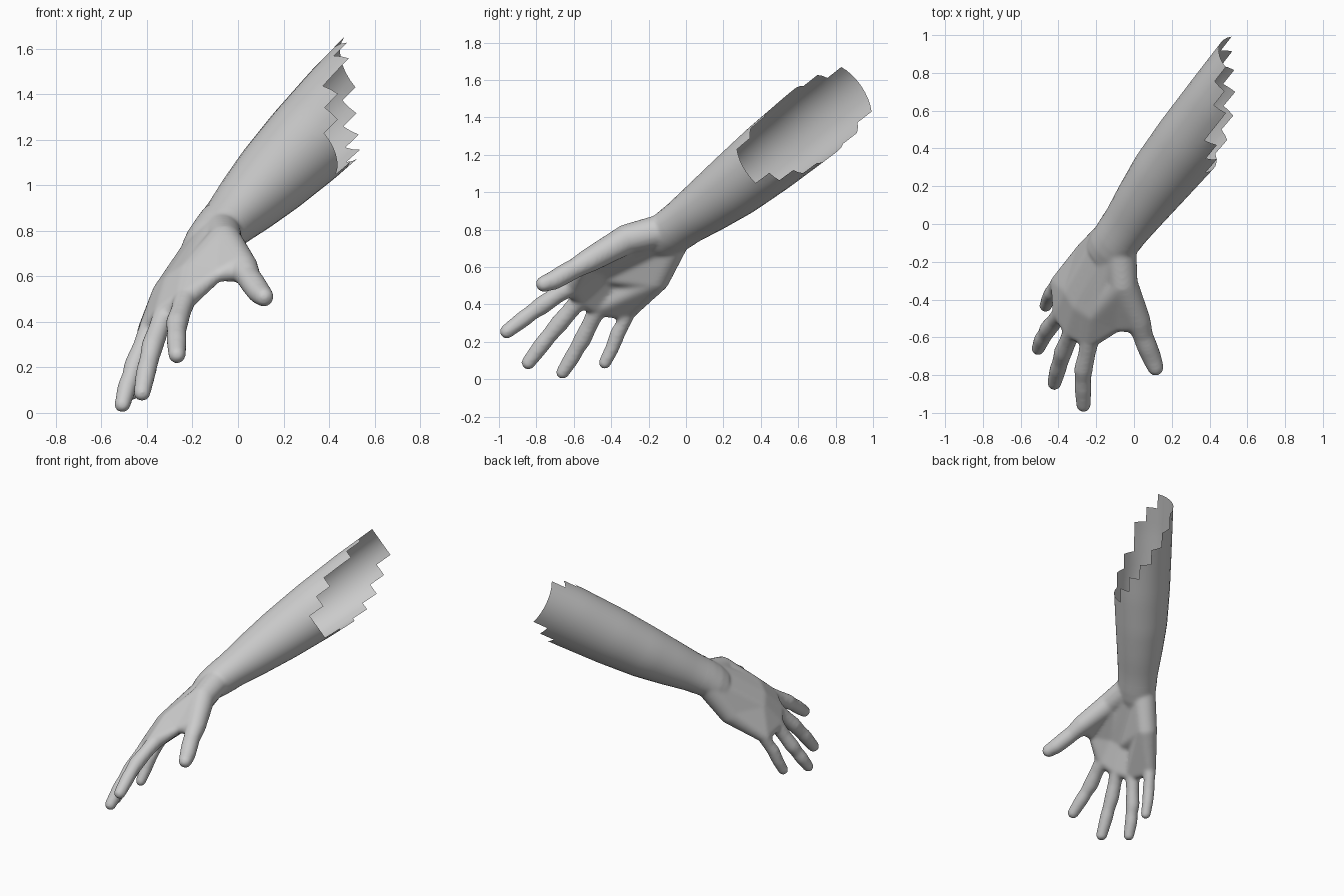
import bpy, bmesh, math
from mathutils import Vector

if "Cube" in bpy.data.objects:
    bpy.data.objects.remove(bpy.data.objects["Cube"])

# Arm frame: wrist centre, axis towards the elbow, dorsal and thumb-side directions
W = Vector((-0.10, -0.09, 0.78))
A = Vector((0.525, 0.67, 0.525)).normalized()
D = Vector((-0.67, -0.12, 0.73))
D = (D - A * D.dot(A)).normalized()
V = A.cross(D).normalized()

# Forearm stations: distance, dorsal radius, side radius, side shift
STATIONS = [(-.13, .08, .115, 0), (-.06, .1, .128, 0), (0, .109, .131, 0),
            (.13, .122, .138, -.005), (.28, .146, .153, -.012), (.5, .174, .174, -.018),
            (.77, .197, .188, -.014), (1.1, .213, .193, -.01), (1.7, .218, .196, -.01)]


def ring(t, n, grow=0.0):
    for a, b in zip(STATIONS, STATIONS[1:]):
        if t <= b[0]:
            break
    k = (t - a[0]) / (b[0] - a[0])
    ru, rv, s = [a[i] + (b[i] - a[i]) * k for i in (1, 2, 3)]
    return [W + A * t + D * (ru + grow) * math.cos(q) + V * (s + (rv + grow) * math.sin(q))
            for q in (2 * math.pi * i / n for i in range(n))]


def finish(bm, name):
    bmesh.ops.recalc_face_normals(bm, faces=bm.faces)
    me = bpy.data.meshes.new(name)
    bm.to_mesh(me)
    bm.free()
    ob = bpy.data.objects.new(name, me)
    bpy.context.collection.objects.link(ob)
    return ob


def activate(ob):
    bpy.ops.object.select_all(action='DESELECT')
    ob.select_set(True)
    bpy.context.view_layer.objects.active = ob


# Forearm: open shell, torn off obliquely in coarse blocks
N, STEP, ROWS, START = 32, 0.055, 30, 0.07
bm = bmesh.new()
rows = [[bm.verts.new(p) for p in ring(START + j * STEP, N)] for j in range(ROWS)]
for j in range(0, ROWS - 2, 2):
    for i in range(0, N, 2):
        q = 2 * math.pi * (i + 1) / N
        if START + (j + 1) * STEP > 1.075 + .23 * math.cos(q) - .25 * math.sin(q):
            continue
        for b in (j, j + 1):
            for c in (i, i + 1):
                d = (c + 1) % N
                bm.faces.new((rows[b][c], rows[b][d], rows[b + 1][d], rows[b + 1][c]))
bmesh.ops.delete(bm, geom=[v for v in bm.verts if not v.link_faces], context='VERTS')
forearm = finish(bm, "forearm")
activate(forearm)
bpy.ops.object.shade_smooth()

# Hand: convex hulls of balls, fused by a voxel remesh
hand_bm = bmesh.new()


def add_hull(points):
    tmp = bmesh.new()
    vs = [tmp.verts.new(p) for p in points]
    bmesh.ops.convex_hull(tmp, input=vs)
    bmesh.ops.delete(tmp, geom=[v for v in tmp.verts if not v.link_faces], context='VERTS')
    bmesh.ops.recalc_face_normals(tmp, faces=tmp.faces)
    new = {v: hand_bm.verts.new(v.co) for v in tmp.verts}
    for f in tmp.faces:
        hand_bm.faces.new([new[v] for v in f.verts])
    tmp.free()


unit = bmesh.new()
bmesh.ops.create_icosphere(unit, subdivisions=3, radius=1)
BALL = [v.co.copy() for v in unit.verts]
unit.free()


def blob(*balls):
    add_hull([Vector(b[:3]) + p * b[3] for b in balls for p in BALL])


def chain(*balls):
    for a, b in zip(balls, balls[1:]):
        blob(a, b)


# Palm landmarks (x, y, z, radius)
wt = (*(W + V * 0.045), .088)
wp = (*(W - V * 0.045), .086)
heel = (-.24, -.16, .54, .075)
index = (-.233, -.605, .502, .051)
middle = (-.322, -.56, .435, .051)
ring_k = (-.382, -.47, .385, .049)
pinky = (-.398, -.31, .362, .044)
k_index = (-.207, -.473, .61, .058)
k_middle = (-.277, -.43, .563, .058)
k_ring = (-.322, -.362, .527, .056)
base = (-.06, -.315, .75, .08)
thumb = (.022, -.51, .64, .066)
web = (-.09, -.54, .608, .03)

# Wrist stub, palm and knuckles
for t in (-.13, -.06, 0, .06):
    add_hull(ring(t, N, .002) + ring(t + .07, N, .002))
blob(wt, wp, k_index, k_middle)
blob(k_index, k_middle, index, middle)
blob(wp, k_middle, k_ring, heel)
blob(k_middle, k_ring, middle, ring_k)
blob(k_ring, heel, ring_k, pinky)
blob(wt, base)
blob(base, thumb)
blob(base, web, k_index)
blob(k_index, web, index)
blob(base, web, thumb)

# Fingers and thumb, thicker at the joints
chain(index, (-.25, -.69, .45, .046), (-.268, -.77, .395, .05), (-.27, -.82, .36, .043),
      (-.27, -.87, .322, .045), (-.268, -.958, .255, .039))
chain(middle, (-.35, -.62, .365, .046), (-.376, -.68, .295, .049), (-.39, -.73, .235, .043),
      (-.403, -.77, .185, .045), (-.422, -.843, .088, .038))
chain(ring_k, (-.42, -.515, .29, .044), (-.454, -.555, .21, .047), (-.47, -.585, .16, .041),
      (-.487, -.61, .115, .043), (-.508, -.66, .036, .036))
chain(pinky, (-.42, -.34, .29, .038), (-.436, -.365, .245, .041), (-.453, -.395, .165, .038),
      (-.468, -.434, .088, .034))
chain(thumb, (.047, -.59, .595, .054), (.068, -.645, .565, .055), (.093, -.705, .53, .052),
      (.114, -.76, .51, .044))

hand = finish(hand_bm, "hand")
activate(hand)
m = hand.modifiers.new("fuse", 'REMESH')
m.mode, m.voxel_size, m.use_smooth_shade = 'VOXEL', 0.01, True
m = hand.modifiers.new("soften", 'SMOOTH')
m.factor, m.iterations = 0.5, 12
for name in ("fuse", "soften"):
    bpy.ops.object.modifier_apply(modifier=name)

# Open the hand where it meets the forearm
bm = bmesh.new()
bm.from_mesh(hand.data)
bmesh.ops.bisect_plane(bm, geom=bm.verts[:] + bm.edges[:] + bm.faces[:],
                       plane_co=W + A * 0.075, plane_no=A, clear_outer=True)
bm.to_mesh(hand.data)
bm.free()
bpy.ops.object.shade_smooth()
